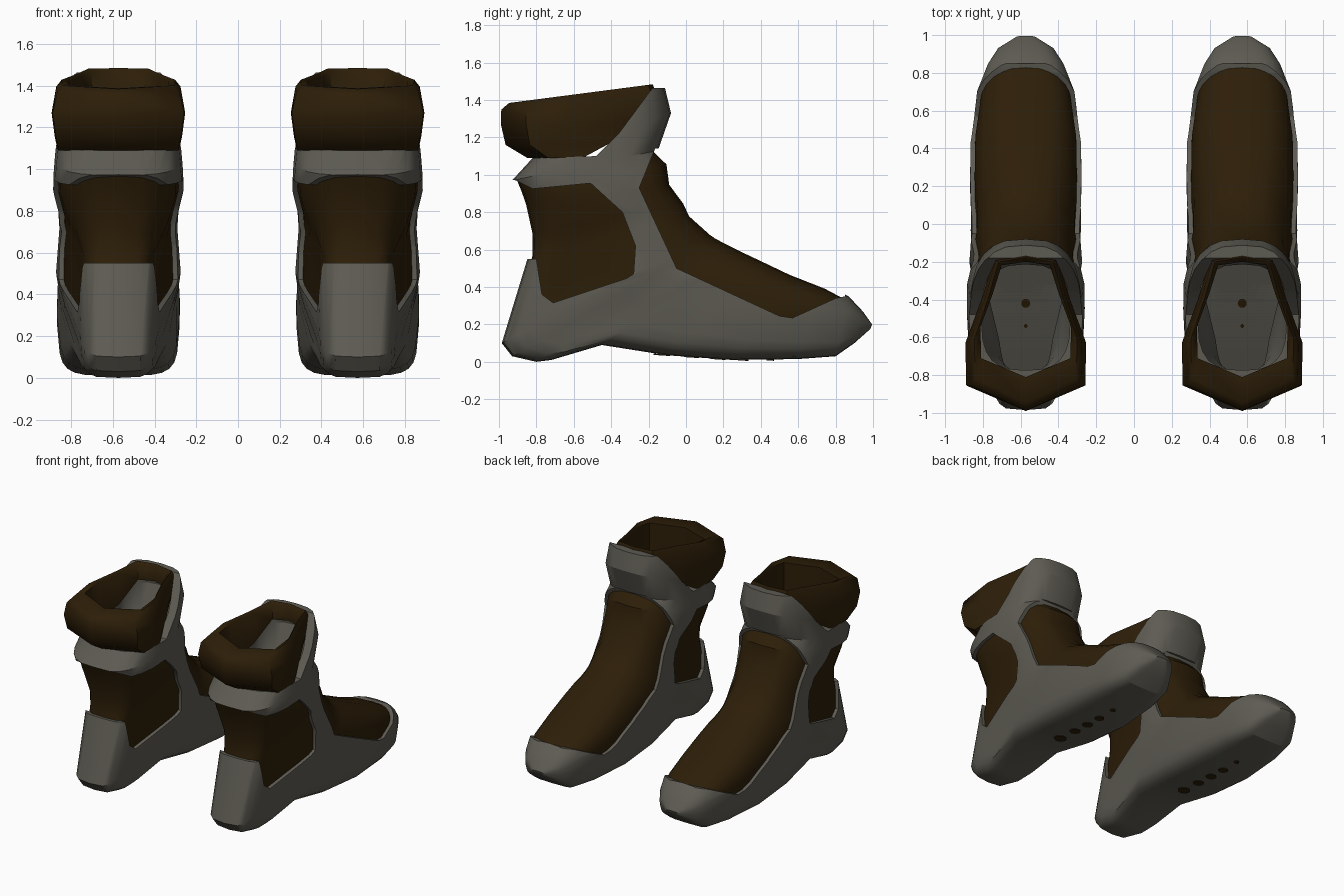
import bpy, bmesh
from math import sin, cos, pi, radians
from mathutils import Vector

if "Cube" in bpy.data.objects:
    bpy.data.objects.remove(bpy.data.objects["Cube"], do_unlink=True)


def material(name, rgb):
    m = bpy.data.materials.new(name)
    m.use_nodes = True
    m.diffuse_color = (*rgb, 1)
    m.node_tree.nodes["Principled BSDF"].inputs["Base Color"].default_value = (*rgb, 1)
    return m


GREY = material("armour_grey", (0.11, 0.105, 0.085))
BROWN = material("leather_brown", (0.026, 0.013, 0.0025))
SPACING = 0.573


def mesh_object(name, verts, faces, colour):
    mesh = bpy.data.meshes.new(name)
    mesh.from_pydata(verts, [], faces)
    bm = bmesh.new()
    bm.from_mesh(mesh)
    bmesh.ops.recalc_face_normals(bm, faces=bm.faces)
    bm.to_mesh(mesh)
    bm.free()
    for m in (GREY, BROWN):
        mesh.materials.append(m)
    for p in mesh.polygons:
        p.material_index = colour
    obj = bpy.data.objects.new(name, mesh)
    bpy.context.collection.objects.link(obj)
    return obj


def loft(name, rings, colour, closed=False):
    n = len(rings[0])
    verts = [v for r in rings for v in r]
    count = len(rings)
    faces = []
    for i in range(count if closed else count - 1):
        j = (i + 1) % count
        faces += [(i * n + k, i * n + (k + 1) % n, j * n + (k + 1) % n, j * n + k) for k in range(n)]
    if not closed:
        faces += [tuple(range(n)), tuple(range((count - 1) * n, count * n))]
    return mesh_object(name, verts, faces, colour)


def prism(name, outline):
    return loft(name, [[(x, y, z) for y, z in outline] for x in (-0.6, 0.6)], 0)


def cut(target, cutter):
    mod = target.modifiers.new("cut", 'BOOLEAN')
    mod.operation = 'DIFFERENCE'
    mod.solver = 'EXACT'
    mod.object = cutter
    bpy.context.view_layer.objects.active = target
    bpy.ops.object.modifier_apply(modifier=mod.name)


# Boot sections fanning from shaft to toe:
# back/sole point (y, z), front/instep point (y, z), half width, heel taper
SECTIONS = [
    (-0.74, 1.30, -0.16, 1.66, 0.26, 0),
    (-0.78, 1.15, -0.115, 1.475, 0.275, 0),
    (-0.82, 1.09, -0.08, 1.33, 0.29, 0),
    (-0.93, 0.97, -0.15, 1.13, 0.305, 0),
    (-0.905, 0.91, -0.08, 1.06, 0.31, 0),
    (-0.88, 0.84, -0.065, 0.95, 0.32, 0.05),
    (-0.845, 0.68, 0.01, 0.85, 0.30, 0.15),
    (-0.845, 0.56, 0.04, 0.785, 0.30, 0.32),
    (-0.985, 0.10, 0.15, 0.69, 0.32, 0.4),
    (-0.93, 0.03, 0.18, 0.67, 0.315, 0.4),
    (-0.80, 0.00, 0.22, 0.65, 0.31, 0.38),
    (-0.72, 0.01, 0.27, 0.625, 0.31, 0.34),
    (-0.45, 0.09, 0.33, 0.595, 0.305, 0.2),
    (-0.10, 0.035, 0.42, 0.555, 0.305, 0.08),
    (0.25, 0.01, 0.57, 0.485, 0.30, 0.05),
    (0.60, 0.015, 0.75, 0.415, 0.265, 0.05),
    (0.80, 0.03, 0.87, 0.35, 0.205, 0),
    (0.90, 0.10, 0.945, 0.27, 0.15, 0),
    (0.985, 0.175, 0.995, 0.20, 0.05, 0),
]
SOLE_START = 7
SIDES = 24


def section_ring(index, inset):
    ay, az, by, bz, w, taper = SECTIONS[index]
    a, b = Vector((0, ay, az)), Vector((0, by, bz))
    mid, half = (a + b) / 2, (b - a) / 2
    half *= (half.length - inset) / half.length
    ring = []
    for k in range(SIDES):
        t = 2 * pi * k / SIDES
        c, s = cos(t), sin(t)
        # squarer sole, rounder shaft and instep, narrowed heel
        power = 2 / 4.5 if c < 0 and index >= SOLE_START else 2 / 2.8
        u = abs(c) ** power * (1 if c > 0 else -1)
        p = mid + half * u
        narrow = 1 - taper * min(1, max(0, 0.5 - u) / 1.1)
        p.x = (w * narrow - inset) * abs(s) ** power * (1 if s > 0 else -1)
        ring.append(p)
    return ring


def boot_loft(name, first, last, inset, colour):
    return loft(name, [section_ring(i, inset) for i in range(first, last)], colour)


# Hard shell and soft inner boot
shell = boot_loft("outer_shell", 0, len(SECTIONS), 0, 0)
inner = boot_loft("inner_boot", 3, 17, 0.025, 1)

# Foot cavity with grey lining
cavity = boot_loft("cavity_cutter", 0, 9, 0.065, 0)

# Openings in the shell, drawn in side profile
ankle_window = prism("ankle_window_cutter", [
    (-1.2, 0.56), (-0.80, 0.55), (-0.77, 0.36), (-0.71, 0.315), (-0.32, 0.445), (-0.28, 0.47),
    (-0.27, 0.62), (-0.34, 0.80), (-0.51, 0.955), (-0.82, 0.925), (-0.91, 0.97), (-1.2, 1.02)])
instep_window = prism("instep_window_cutter", [
    (-0.165, 1.14), (-0.25, 0.93), (-0.05, 0.50), (0.50, 0.245), (0.57, 0.235), (0.80, 0.34),
    (0.85, 0.35), (0.90, 0.9), (0.2, 1.135)])
top_trim = prism("top_trim_cutter", [
    (-1.2, 1.085), (-0.82, 1.09), (-0.48, 1.10), (-0.36, 1.22), (-0.18, 1.463), (-0.05, 1.465),
    (-0.05, 1.9), (-1.2, 1.9)])
for cutter in (ankle_window, instep_window, top_trim, cavity):
    cut(shell, cutter)
cut(inner, cavity)
for cutter in (ankle_window, instep_window, top_trim, cavity):
    bpy.data.objects.remove(cutter, do_unlink=True)

# Padded collar, thinning to a rim behind the tongue
half_plan = [(0.17, -0.19), (0.235, -0.4), (0.32, -0.63), (0.315, -0.855)]
plan = [(0, -0.165)] + half_plan + [(0, -0.99)] + [(-x, y) for x, y in reversed(half_plan)]


def collar_top(y):
    return 1.385 + 0.13 * (y + 0.94)


def collar_bottom(y):
    return 1.09 + max(0, y + 0.48) * 0.9


def collar_ring(x_scale, y_scale, centre, height):
    ring = []
    for x, y in plan:
        y = centre + (y - centre) * y_scale
        ring.append((x * x_scale, y, height(y)))
    return ring


collar = loft("padded_collar", [
    collar_ring(0.91, 0.82, -0.2, collar_bottom),
    collar_ring(0.955, 0.96, -0.35, lambda y: max(1.16, collar_bottom(y) + 0.01)),
    collar_ring(1.0, 1.0, -0.5, lambda y: max(1.27, collar_bottom(y) + 0.02)),
    collar_ring(0.93, 0.995, -0.5, lambda y: collar_top(y) - 0.03),
    collar_ring(0.85, 0.93, -0.35, collar_top),
    collar_ring(0.75, 0.74, -0.3, lambda y: collar_top(y) - 0.015),
    collar_ring(0.75, 0.74, -0.3, lambda y: collar_bottom(y) + 0.02),
], 1, closed=True)

parts = [shell, inner, collar]


def spot(name, y, radius, z, slope):
    rim = [(radius * cos(pi * k / 6), radius * sin(pi * k / 6)) for k in range(12)]
    parts.append(loft(name, [[(a, y + b, z + b * slope + d) for a, b in rim]
                             for d in (-0.003, 0.004)], 1))


# Vents under the sole and spots on the footbed
for i, (y, r) in enumerate([(-0.13, 0.045), (0.03, 0.04), (0.17, 0.04), (0.3, 0.035), (0.45, 0.02)]):
    spot(f"sole_vent_{i + 1}", y, r, 0.01 + max(0, 0.25 - y) * 0.0714, -0.07)
for i, (y, r) in enumerate([(-0.42, 0.024), (-0.54, 0.01)]):
    spot(f"footbed_spot_{i + 1}", y, r, 0.10 + (y + 0.985) * 0.52, 0.52)

# Smooth rounded areas, then pair the boots
for part in parts:
    bpy.ops.object.select_all(action='DESELECT')
    part.select_set(True)
    bpy.context.view_layer.objects.active = part
    bpy.ops.object.shade_smooth_by_angle(angle=radians(55 if part is collar else 30))
    base = part.name
    twin = part.copy()
    bpy.context.collection.objects.link(twin)
    part.name, twin.name = "left_" + base, "right_" + base
    part.location.x, twin.location.x = SPACING, -SPACING
